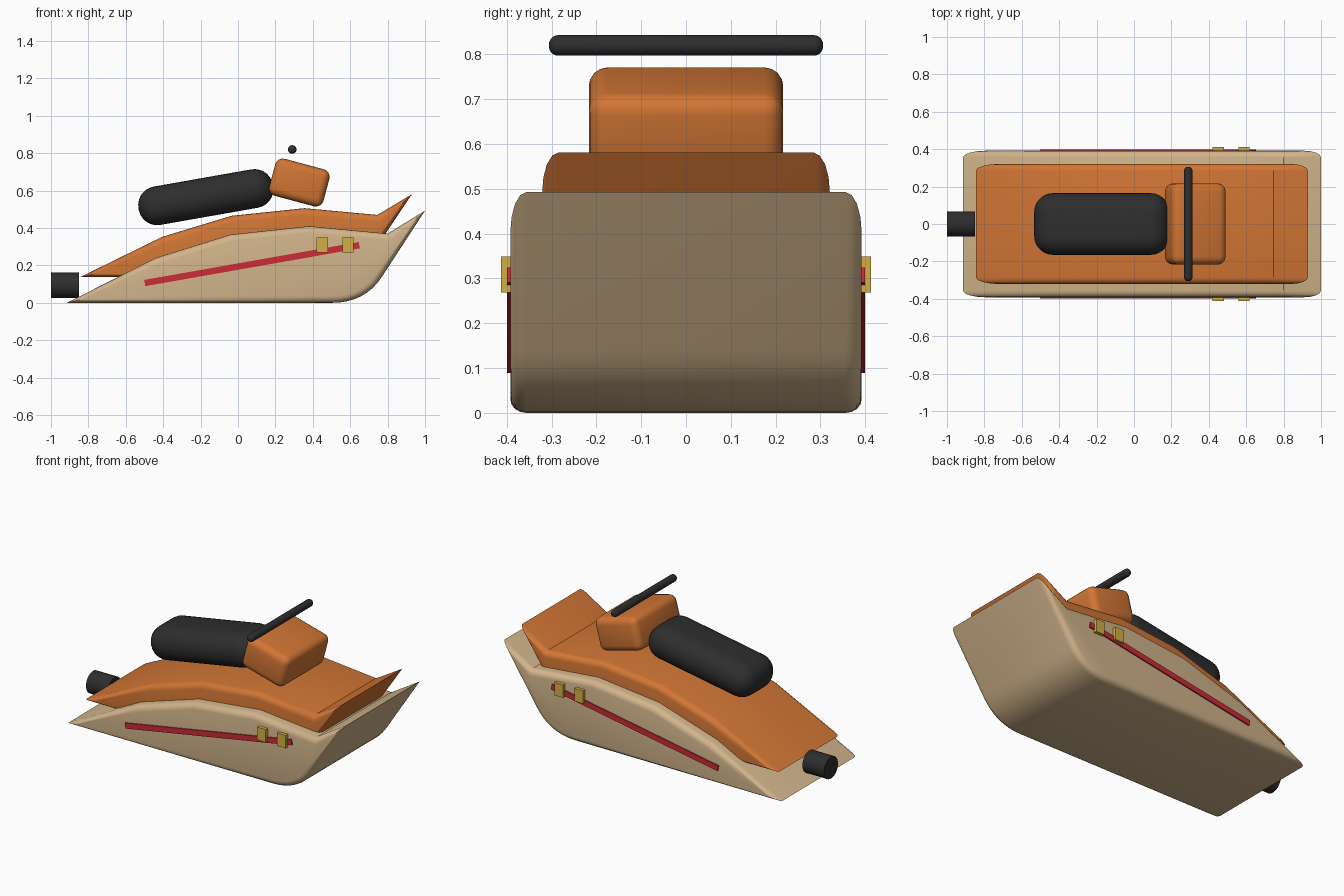
import bpy
import bmesh
from math import radians, sin, cos, pi
from mathutils import Vector, Matrix

if "Cube" in bpy.data.objects:
    bpy.data.objects.remove(bpy.data.objects["Cube"], do_unlink=True)


def material(name, rgb):
    mat = bpy.data.materials.new(name)
    mat.use_nodes = True
    color = (*rgb, 1)
    mat.diffuse_color = color
    for node in mat.node_tree.nodes:
        if node.type == 'BSDF_PRINCIPLED':
            node.inputs["Base Color"].default_value = color
            node.inputs["Roughness"].default_value = 0.6
    return mat


TAN = material("tan", (0.64, 0.46, 0.26))
ORANGE = material("orange", (0.64, 0.18, 0.035))
BLACK = material("black", (0.027, 0.027, 0.027))
RED = material("red", (0.6, 0.025, 0.04))
GOLD = material("gold", (0.66, 0.43, 0.06))


def finish(name, bm, mat, location=(0, 0, 0), tilt=0):
    """Turn a bmesh into a shaded object; tilt is about the y axis."""
    bmesh.ops.recalc_face_normals(bm, faces=bm.faces)
    mesh = bpy.data.meshes.new(name)
    bm.to_mesh(mesh)
    bm.free()
    mesh.materials.append(mat)
    mesh.shade_smooth()
    mesh.set_sharp_from_angle(angle=radians(32))
    obj = bpy.data.objects.new(name, mesh)
    obj.location = location
    obj.rotation_euler.y = radians(tilt)
    bpy.context.collection.objects.link(obj)
    return obj


def box(name, size, location, mat, tilt=0, bevel=0, segments=4):
    bm = bmesh.new()
    bmesh.ops.create_cube(bm, size=1)
    bmesh.ops.scale(bm, vec=size, verts=bm.verts)
    if bevel:
        bmesh.ops.bevel(bm, geom=bm.edges[:], offset=bevel, segments=segments,
                        profile=0.5, affect='EDGES')
    return finish(name, bm, mat, location, tilt)


def rod(name, axis, radius, length, location, mat, bevel=0):
    bm = bmesh.new()
    bmesh.ops.create_cone(bm, cap_ends=True, segments=32, radius1=radius,
                          radius2=radius, depth=length)
    if bevel:
        rims = [e for e in bm.edges if abs(e.verts[0].co.z - e.verts[1].co.z) < 0.001]
        bmesh.ops.bevel(bm, geom=rims, offset=bevel, segments=5,
                        profile=0.5, affect='EDGES')
    turn = Matrix.Rotation(pi / 2, 3, 'X' if axis == 'Y' else 'Y')
    bmesh.ops.rotate(bm, matrix=turn, verts=bm.verts)
    return finish(name, bm, mat, location)


def inward_miters(points):
    """Inward offset direction at each corner of a counterclockwise profile."""
    result = []
    for i, p in enumerate(points):
        a = (p - points[i - 1]).normalized()
        b = (points[(i + 1) % len(points)] - p).normalized()
        n1, n2 = Vector((-a.y, a.x)), Vector((-b.y, b.x))
        m = (n1 + n2).normalized()
        result.append(m * min(1 / max(m.dot(n1), 0.01), 3.6))
    return result


def shell(name, points, half_width, radius, mat, steps=4):
    """Extrude a side profile across y, rounding the rims of both sides."""
    miters = inward_miters(points)
    angles = [pi / 2 * i / steps for i in range(steps + 1)]
    layers = [(half_width - radius + radius * sin(t), radius * (1 - cos(t))) for t in angles]
    layers = [(-y, inset) for y, inset in reversed(layers)] + layers
    bm = bmesh.new()
    rings = []
    for y, inset in layers:
        ring = [p + m * inset for p, m in zip(points, miters)]
        rings.append([bm.verts.new((q.x, y, q.y)) for q in ring])
    count = len(points)
    for r, s in zip(rings, rings[1:]):
        for i in range(count):
            j = (i + 1) % count
            bm.faces.new((r[i], r[j], s[j], s[i]))
    caps = [bm.faces.new(rings[0]), bm.faces.new(rings[-1])]
    bmesh.ops.triangulate(bm, faces=caps)
    return finish(name, bm, mat)


# Side profile: flat keel, curved forefoot, raked bow, arched top
start, control, end = Vector((0.50, 0)), Vector((0.68, 0)), Vector((0.77, 0.14))
forefoot = []
for i in range(9):
    t = i / 8
    forefoot.append(start * (1 - t) ** 2 + control * 2 * t * (1 - t) + end * t ** 2)
top = [(1.0, 0.493), (0.80, 0.37), (0.38, 0.41), (-0.04, 0.365), (-0.44, 0.24)]
profile = [Vector((-0.915, 0))] + forefoot + [Vector(p) for p in top]

# Hull, and the deck as a smaller raised copy of its shape
shell("hull", profile, 0.392, 0.036, TAN)
deck_profile = [Vector((p.x * 0.927 + 0.003, p.y * 0.9 + 0.137)) for p in profile]
shell("deck", deck_profile, 0.321, 0.036, ORANGE)

# Seat, steering console, handlebar and jet nozzle
box("seat", (0.73, 0.33, 0.208), (-0.172, 0, 0.565), BLACK, -10, 0.1, 7)
box("steering_console", (0.30, 0.434, 0.205), (0.328, 0, 0.643), ORANGE, 15, 0.042)
rod("handlebar", 'Y', 0.023, 0.612, (0.29, 0, 0.82), BLACK, 0.021)
rod("jet_nozzle", 'X', 0.068, 0.15, (-0.925, 0, 0.093), BLACK)

# Stripe and plain badges on both sides
for side, sign in (("left", 1), ("right", -1)):
    box("stripe_" + side, (1.165, 0.009, 0.034), (0.075, sign * 0.395, 0.207), RED, -10)
    for label, x in (("rear", 0.45), ("front", 0.588)):
        box(f"badge_{label}_{side}", (0.06, 0.026, 0.08),
            (x, sign * 0.4, 0.309), GOLD)
